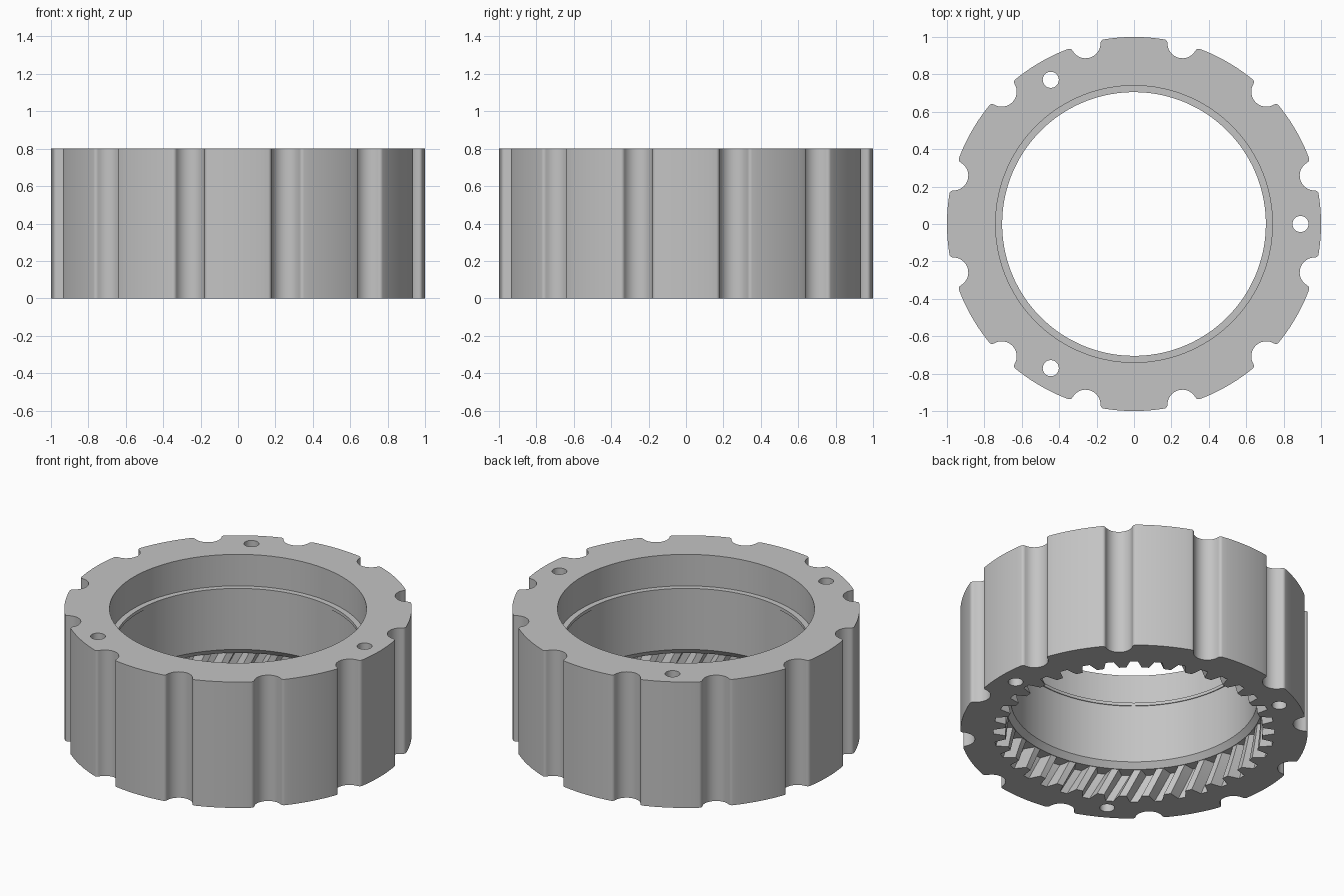
import bpy
import bmesh
from math import pi, cos, sin, acos, atan2

HEIGHT = 0.8
NOTCHES = 12
TEETH = 36
TOOTH_TOP = 0.175
TWIST = -0.66       # helix, radians per unit of height

cube = bpy.data.objects.get("Cube")
if cube:
    bpy.data.objects.remove(cube, do_unlink=True)

steel = bpy.data.materials.new("grey_steel")
steel.use_nodes = True
grey = (0.55, 0.55, 0.55, 1)
steel.diffuse_color = grey
steel.node_tree.nodes["Principled BSDF"].inputs["Base Color"].default_value = grey


def polar(r, a, cx=0, cy=0):
    return (cx + r * cos(a), cy + r * sin(a))


def arc(r, a0, a1, steps, cx=0, cy=0):
    return [polar(r, a0 + (a1 - a0) * i / steps, cx, cy) for i in range(steps + 1)]


def turn(points, a):
    return [(x * cos(a) - y * sin(a), x * sin(a) + y * cos(a)) for x, y in points]


bm = bmesh.new()
end_edges = {"bottom": [], "top": []}


def wall(layers):
    """Closed wall through outlines given as (z, points), bottom to top."""
    rings = [[bm.verts.new((x, y, z)) for x, y in pts] for z, pts in layers]
    n = len(rings[0])
    for low, high in zip(rings, rings[1:]):
        for i in range(n):
            j = (i + 1) % n
            bm.faces.new((low[i], low[j], high[j], high[i]))
    for side, ring in (("bottom", rings[0]), ("top", rings[-1])):
        for i in range(n):
            end_edges[side].append(bm.edges.get((ring[i - 1], ring[i])))


# Scalloped outer wall: round notches with small fillets at their mouths
notch_r, fillet = 0.08, 0.02
f = 1 - fillet
mouth = acos((f * f + 1 - (notch_r + fillet) ** 2) / (2 * f))
fx, fy = polar(f, mouth)
alpha = atan2(fy, fx - 1)
half = arc(notch_r, pi, alpha, 8, 1, 0)
half += arc(fillet, alpha - pi, mouth, 5, fx, fy)[1:]
notch = [(x, -y) for x, y in half[:0:-1]] + half
pitch = 2 * pi / NOTCHES
land = arc(1, mouth, pitch - mouth, 10)[1:-1]
outline = []
for k in range(NOTCHES):
    outline += turn(notch + land, (k + 0.5) * pitch)
wall([(0, outline), (HEIGHT, outline)])


# Inner wall: helical teeth, shoulder, chamfer, bore, thin lip, wide upper bore
def tooth_ring(tip, root):
    points = []
    for k in range(TEETH):
        for r, w in ((tip, -0.34), (root, -0.16), (root, 0.16), (tip, 0.34)):
            points.append(polar(r, (k + w) * 2 * pi / TEETH))
    return points


layers = []
for i in range(7):
    z = TOOTH_TOP * i / 6
    layers.append((z, turn(tooth_ring(0.742, 0.81), TWIST * z)))
for z, r in ((TOOTH_TOP, 0.738), (0.21, 0.71), (0.58, 0.71), (0.58, 0.705),
             (0.6, 0.705), (0.6, 0.74), (HEIGHT, 0.74)):
    layers.append((z, turn(tooth_ring(r, r), TWIST * TOOTH_TOP)))
wall(layers)

# Three through holes
for k in range(3):
    hole = arc(0.043, 0, 2 * pi, 32, *polar(0.89, k * 2 * pi / 3))[:-1]
    wall([(0, hole), (HEIGHT, hole)])

# Flat end faces around all the openings
for edges in end_edges.values():
    bmesh.ops.triangle_fill(bm, edges=edges, use_beauty=True)
bmesh.ops.recalc_face_normals(bm, faces=bm.faces[:])

mesh = bpy.data.meshes.new("gear_ring")
bm.to_mesh(mesh)
bm.free()
mesh.materials.append(steel)
ring = bpy.data.objects.new("gear_ring", mesh)
bpy.context.collection.objects.link(ring)

bpy.ops.object.select_all(action='DESELECT')
ring.select_set(True)
bpy.context.view_layer.objects.active = ring
bpy.ops.object.shade_smooth_by_angle(angle=pi / 6)
